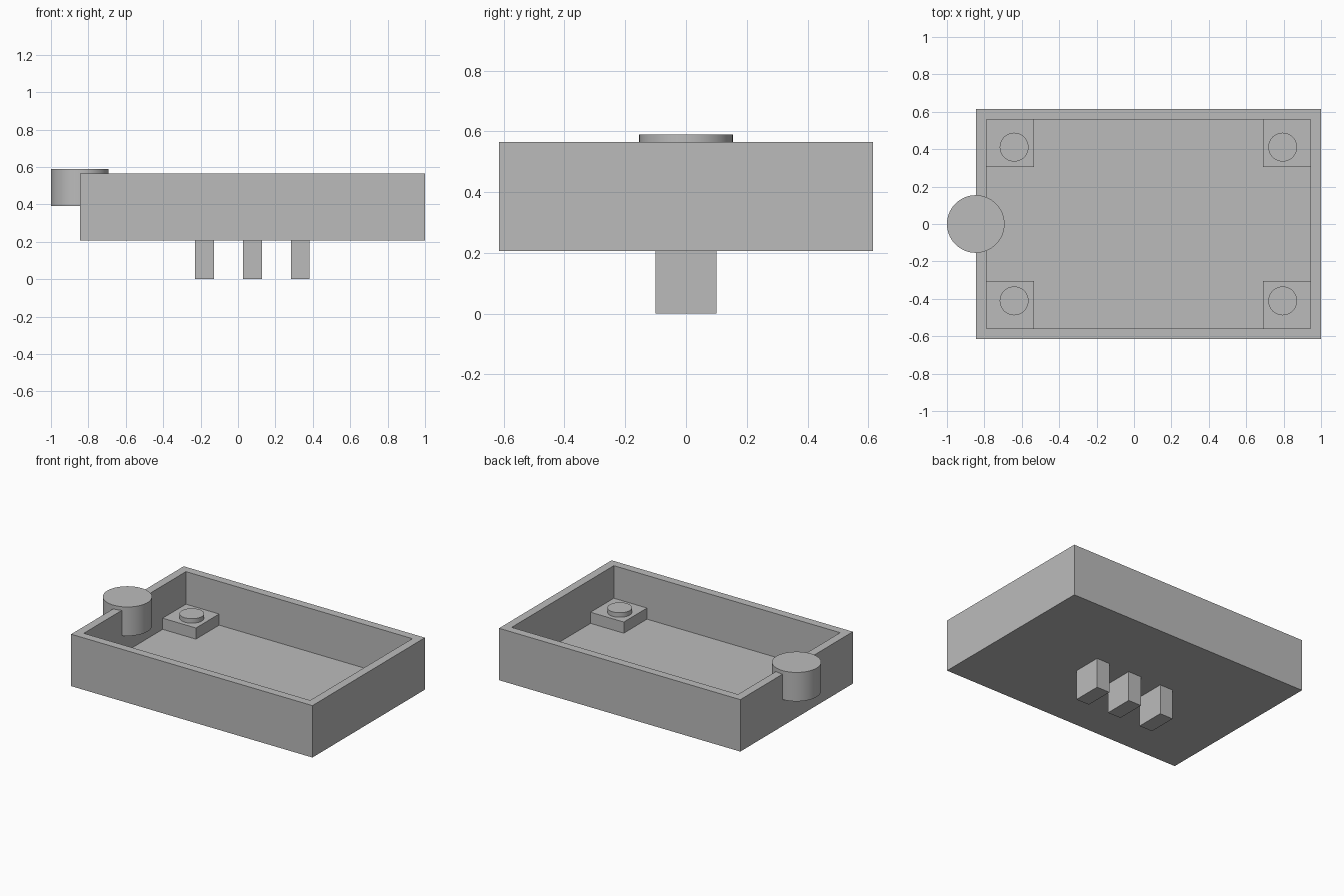
import bpy
import bmesh
import math

if "Cube" in bpy.data.objects:
    bpy.data.objects.remove(bpy.data.objects["Cube"], do_unlink=True)

grey = bpy.data.materials.new("light_grey")
grey.use_nodes = True
colour = (0.5, 0.5, 0.5, 1)
grey.diffuse_color = colour
grey.node_tree.nodes["Principled BSDF"].inputs["Base Color"].default_value = colour


def box(name, x, y, z):
    """Box from (low, high) ranges."""
    spans = (x, y, z)
    bpy.ops.mesh.primitive_cube_add(size=1, location=[sum(s) / 2 for s in spans])
    ob = bpy.context.object
    ob.name = name
    ob.scale = [s[1] - s[0] for s in spans]
    bpy.ops.object.transform_apply(location=False, rotation=False, scale=True)
    ob.data.materials.append(grey)
    return ob


def cylinder(name, x, y, z, radius):
    bpy.ops.mesh.primitive_cylinder_add(
        vertices=64, radius=radius, depth=z[1] - z[0], location=(x, y, sum(z) / 2))
    ob = bpy.context.object
    ob.name = name
    ob.data.materials.append(grey)
    bpy.ops.object.shade_smooth_by_angle(angle=math.radians(30))
    return ob


LEFT, RIGHT, HALF_Y = -0.846, 1.0, 0.615
BASE, RIM, WALL = 0.206, 0.565, 0.057
MID = (LEFT + RIGHT) / 2
FLOOR = BASE + WALL

# Open tray: inset the top face and push it down to the floor
tray = box("tray", (LEFT, RIGHT), (-HALF_Y, HALF_Y), (BASE, RIM))
bm = bmesh.new()
bm.from_mesh(tray.data)
top = max(bm.faces, key=lambda f: f.calc_center_median().z)
bmesh.ops.inset_region(bm, faces=[top], thickness=WALL, use_even_offset=True)
inner = bmesh.ops.extrude_discrete_faces(bm, faces=[top])["faces"]
bmesh.ops.translate(bm, verts=inner[0].verts, vec=(0, 0, FLOOR - RIM))
bm.to_mesh(tray.data)
bm.free()

# Corner blocks, each with a round stud
BLOCK_TOP = FLOOR + 0.077
for sx, side_x in ((-1, "right"), (1, "left")):
    for sy, side_y in ((-1, "front"), (1, "back")):
        wall_x = MID + sx * ((RIGHT - LEFT) / 2 - WALL)
        wall_y = sy * (HALF_Y - WALL)
        label = f"{side_y}_{side_x}"
        box("corner_block_" + label,
            sorted((wall_x, wall_x - sx * 0.254)),
            sorted((wall_y, wall_y - sy * 0.254)),
            (FLOOR, BLOCK_TOP))
        cylinder("stud_" + label, MID + sx * 0.718, sy * 0.411,
                 (BLOCK_TOP, BLOCK_TOP + 0.031), 0.077)

# Knob set into the side wall
cylinder("side_knob", LEFT, 0, (0.39, 0.59), 0.154)

# Three prongs below the tray
for i in (-1, 0, 1):
    x = MID + i * 0.256
    box(f"prong_{i + 2}", (x - 0.05, x + 0.05), (-0.1, 0.1), (0, BASE))
